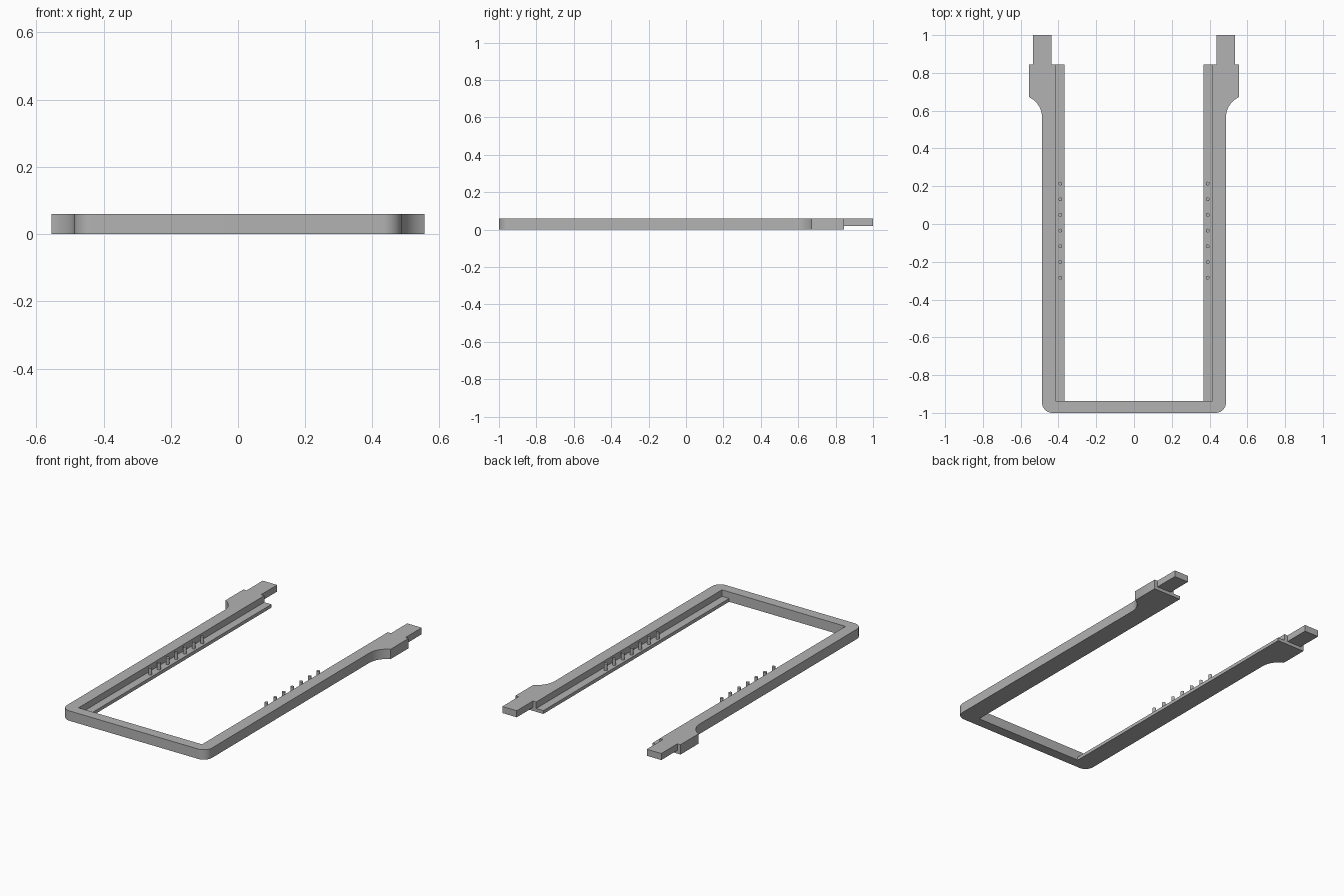
import bpy, bmesh
from math import pi, cos, sin, radians
from mathutils import Matrix

cube = bpy.data.objects.get("Cube")
if cube:
    bpy.data.objects.remove(cube, do_unlink=True)

grey = bpy.data.materials.new("plain grey")
grey.use_nodes = True
color = (0.45, 0.45, 0.45, 1)
grey.diffuse_color = color
grey.node_tree.nodes["Principled BSDF"].inputs["Base Color"].default_value = color

HEIGHT, SHELF = 0.06, 0.02
OUTER, WALL, LIP = 0.487, 0.415, 0.367
FLARE, END, FRONT = 0.555, 0.845, -0.938


def finish(name, bm):
    bmesh.ops.recalc_face_normals(bm, faces=bm.faces)
    mesh = bpy.data.meshes.new(name)
    bm.to_mesh(mesh)
    bm.free()
    mesh.materials.append(grey)
    obj = bpy.data.objects.new(name, mesh)
    bpy.context.collection.objects.link(obj)
    bpy.ops.object.select_all(action="DESELECT")
    obj.select_set(True)
    bpy.context.view_layer.objects.active = obj
    bpy.ops.object.shade_smooth_by_angle(angle=radians(30))
    return obj


def prism(name, outline, z0, z1):
    bm = bmesh.new()
    face = bm.faces.new([bm.verts.new((x, y, z0)) for x, y in outline])
    top = bmesh.ops.extrude_face_region(bm, geom=[face])
    verts = [v for v in top["geom"] if isinstance(v, bmesh.types.BMVert)]
    bmesh.ops.translate(bm, verts=verts, vec=(0, 0, z1 - z0))
    return finish(name, bm)


def box(name, x0, x1, y0, y1, z0, z1):
    return prism(name, [(x0, y0), (x1, y0), (x1, y1), (x0, y1)], z0, z1)


def arc(cx, cy, r, a0, a1, n=12):
    angles = [radians(a0 + (a1 - a0) * i / n) for i in range(n + 1)]
    return [(cx + r * cos(a), cy + r * sin(a)) for a in angles]


# U-shaped frame: rounded front corners and flared rear ends
corner, curve = 0.055, 0.117
half = arc(OUTER - corner, -1 + corner, corner, -90, 0)
half += arc(OUTER + curve, 0.565, curve, 180, 115)
half += [(FLARE, 0.672), (FLARE, END), (WALL, END), (WALL, FRONT)]
prism("frame", half + [(-x, y) for x, y in reversed(half)], 0, HEIGHT)

# Inner shelves, rear tabs and locating pins on both sides
for side, s in (("left", 1), ("right", -1)):
    box(side + "_shelf", s * LIP, s * WALL, FRONT, END, 0, SHELF)
    box(side + "_tab", s * 0.437, s * 0.534, END, 1, SHELF, HEIGHT)
    bm = bmesh.new()
    for i in range(7):
        spot = Matrix.Translation((s * 0.39, -0.284 + i * 0.083, (SHELF + HEIGHT) / 2))
        bmesh.ops.create_cone(bm, cap_ends=True, segments=16, radius1=0.01,
                              radius2=0.01, depth=HEIGHT - SHELF, matrix=spot)
    finish(side + "_pins", bm)
